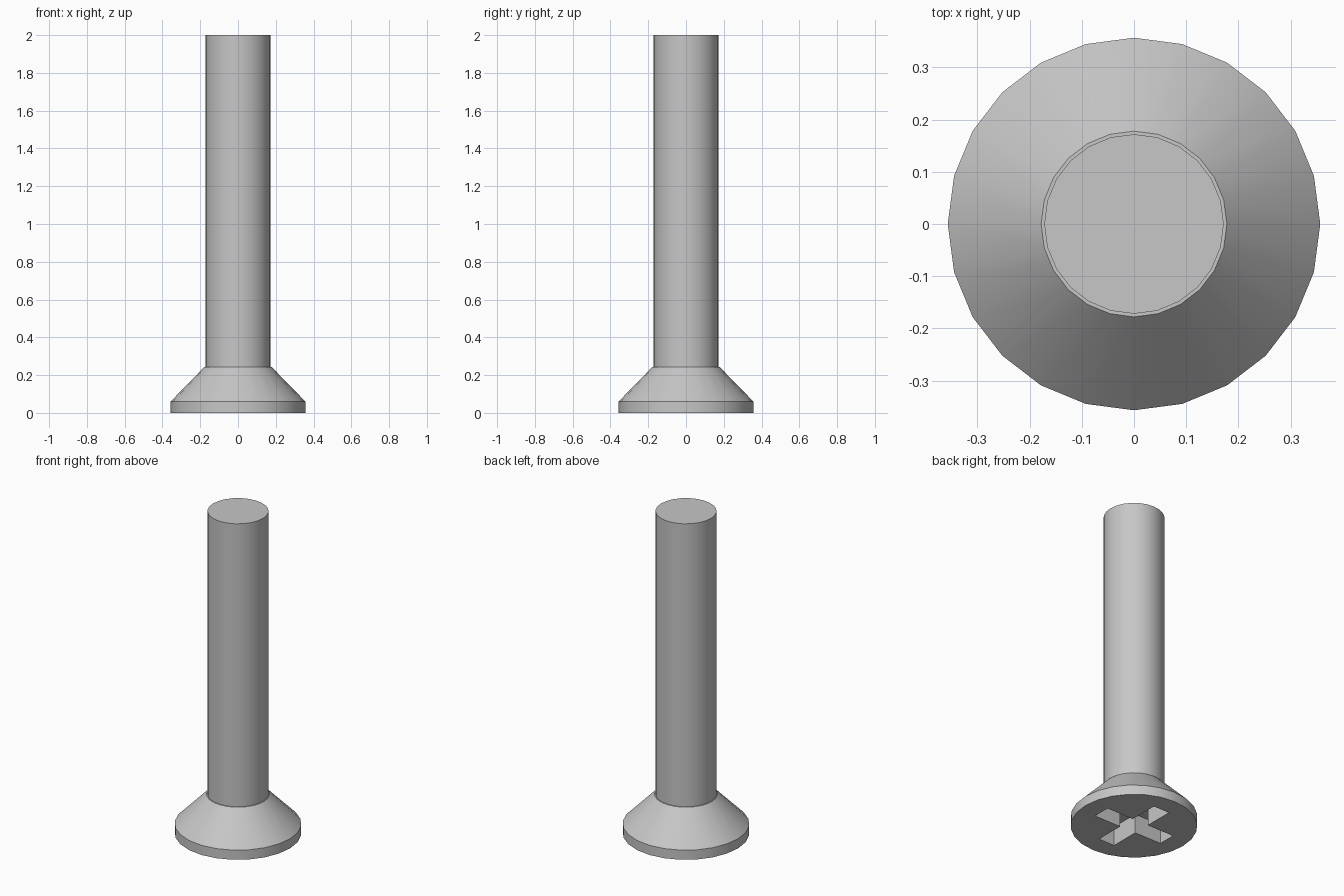
import bpy
import bmesh
from math import radians
from mathutils import Matrix

if "Cube" in bpy.data.objects:
    bpy.data.objects.remove(bpy.data.objects["Cube"], do_unlink=True)

SIDES = 24

steel = bpy.data.materials.new("grey steel")
steel.use_nodes = True
colour = (0.57, 0.57, 0.57, 1)
steel.diffuse_color = colour
steel.node_tree.nodes["Principled BSDF"].inputs["Base Color"].default_value = colour


def make_object(name, bm):
    bmesh.ops.recalc_face_normals(bm, faces=bm.faces)
    mesh = bpy.data.meshes.new(name)
    bm.to_mesh(mesh)
    bm.free()
    mesh.materials.append(steel)
    obj = bpy.data.objects.new(name, mesh)
    bpy.context.collection.objects.link(obj)
    return obj


def select_only(obj):
    bpy.ops.object.select_all(action="DESELECT")
    obj.select_set(True)
    bpy.context.view_layer.objects.active = obj


def lathe(name, profile):
    """Closed solid from (radius, height) rings."""
    bm = bmesh.new()
    rings = []
    for radius, z in profile:
        ring = bmesh.ops.create_circle(bm, segments=SIDES, radius=radius,
                                       matrix=Matrix.Translation((0, 0, z)))
        rings.append(ring["verts"])
    for low, high in zip(rings, rings[1:]):
        for i in range(SIDES):
            j = (i + 1) % SIDES
            bm.faces.new((low[i], low[j], high[j], high[i]))
    bm.faces.new(rings[0])
    bm.faces.new(rings[-1])
    return make_object(name, bm)


# Countersunk head and plain shaft
head = lathe("countersunk_head", [(0.357, 0), (0.357, 0.06), (0.178, 0.243)])
shaft = lathe("shaft", [(0.172, 0.22), (0.172, 2)])

# Cross-shaped driver recess in the underside of the head
half, reach, depth = 0.055, 0.24, 0.12
bm = bmesh.new()
outline = []
for quarter in range(4):
    turn = Matrix.Rotation(radians(90 * quarter), 3, "Z")
    for x, y in ((reach, -half), (reach, half), (half, half)):
        outline.append(bm.verts.new(turn @ Matrix.Translation((x, y, -0.05)).translation))
cross = bm.faces.new(outline)
extruded = bmesh.ops.extrude_face_region(bm, geom=[cross], use_keep_orig=True)
top = [v for v in extruded["geom"] if isinstance(v, bmesh.types.BMVert)]
bmesh.ops.translate(bm, verts=top, vec=(0, 0, depth + 0.05))
cutter = make_object("recess_cutter", bm)
cutter.hide_render = True

cut = head.modifiers.new("cross recess", "BOOLEAN")
cut.operation = "DIFFERENCE"
cut.solver = "EXACT"
cut.object = cutter
select_only(head)
bpy.ops.object.modifier_apply(modifier=cut.name)
bpy.data.objects.remove(cutter, do_unlink=True)

# Smooth round sides with crisp rims
for part in (head, shaft):
    select_only(part)
    bpy.ops.object.shade_smooth_by_angle(angle=radians(30))
